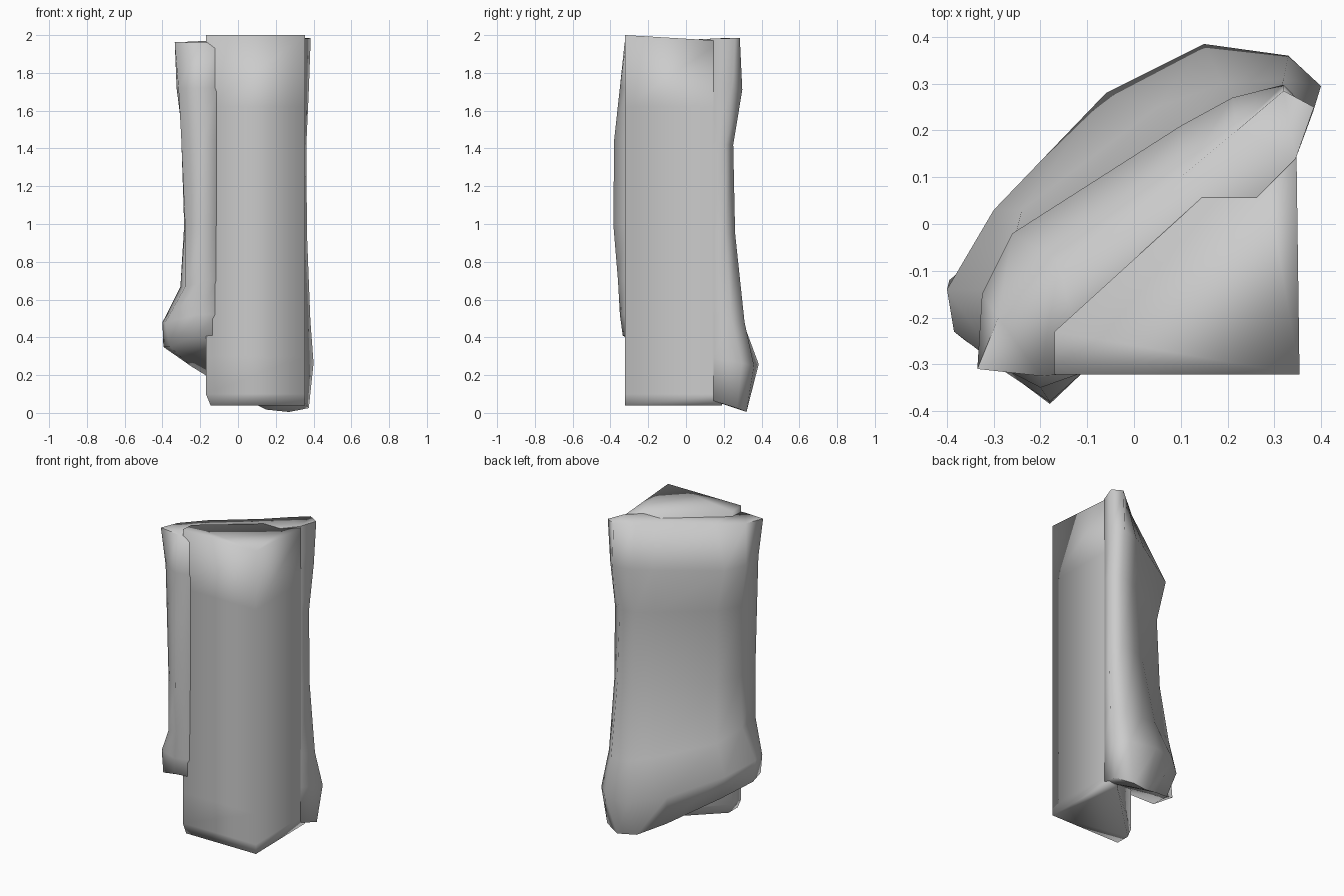
import bpy, bmesh, math

if "Cube" in bpy.data.objects:
    bpy.data.objects.remove(bpy.data.objects["Cube"])


def loft(name, rings, angle):
    """Skin a stack of equal-length closed rings and cap both ends."""
    bm = bmesh.new()
    rows = [[bm.verts.new(p) for p in ring] for ring in rings]
    n = len(rows[0])
    for a, b in zip(rows, rows[1:]):
        for i in range(n):
            j = (i + 1) % n
            bm.faces.new((a[i], a[j], b[j], b[i]))
    caps = [bm.faces.new(rows[0]), bm.faces.new(rows[-1])]
    bmesh.ops.triangulate(bm, faces=caps)
    bmesh.ops.recalc_face_normals(bm, faces=bm.faces)
    me = bpy.data.meshes.new(name)
    bm.to_mesh(me)
    bm.free()
    ob = bpy.data.objects.new(name, me)
    bpy.context.collection.objects.link(ob)
    bpy.context.view_layer.objects.active = ob
    ob.select_set(True)
    bpy.ops.object.shade_smooth_by_angle(angle=math.radians(angle))
    ob.select_set(False)
    return ob


# Corner core: a triangular prism with two flat outer faces
section = [(-.17, -.322), (.354, -.322), (.347, .19), (.27, .17), (-.17, -.23)]


def core_ring(z, drop=0.0, inset=0.0):
    return [(x + (inset if x < 0 else 0), y, z - drop * (y + .32)) for x, y in section]


loft("corner_core", [core_ring(.04, inset=.025), core_ring(.1), core_ring(.3),
                     core_ring(1.62), core_ring(2.0, .06)], 100)

# Back pad: (z at left end, z at right end, outline from front-left tip to right tip)
pad_rows = [
    (1.96, 1.985, [(-.2, -.325), (-.335, -.31), (-.29, -.2), (-.16, -.08), (.1, .1), (.22, .2), (.32, .285), (.385, .25)]),
    (1.72, 1.71, [(-.2, -.35), (-.315, -.29), (-.325, -.15), (-.26, -.02), (.1, .21), (.21, .27), (.32, .298), (.375, .24)]),
    (1.45, 1.42, [(-.18, -.38), (-.3, -.3), (-.29, -.15), (-.2, -.03), (.1, .175), (.2, .23), (.3, .25), (.362, .21)]),
    (1.0, .95, [(-.18, -.385), (-.28, -.31), (-.285, -.15), (-.21, -.015), (.1, .195), (.2, .245), (.31, .26), (.365, .21)]),
    (.7, .48, [(-.18, -.36), (-.28, -.31), (-.305, -.14), (-.24, .03), (.05, .25), (.19, .3), (.32, .31), (.383, .24)]),
    (.52, .25, [(-.21, -.35), (-.385, -.23), (-.4, -.14), (-.3, .03), (-.06, .28), (.15, .385), (.33, .36), (.4, .295)]),
    (.41, .005, [(-.22, -.335), (-.36, -.25), (-.395, -.12), (-.25, .0), (.0, .2), (.15, .29), (.27, .32), (.375, .27)]),
]
slant = [0, 0, .15, .15, .4, .78, .97, 1, .95, .85]
inner_left, inner_right = (-.11, -.318), (.346, .14)   # tucked just under the core faces
rings = []
for zl, zr, pts in pad_rows:
    outline = [inner_left] + pts + [inner_right]
    rings.append([(x, y, zl + (zr - zl) * t) for (x, y), t in zip(outline, slant)])
loft("back_pad", rings, 85)
